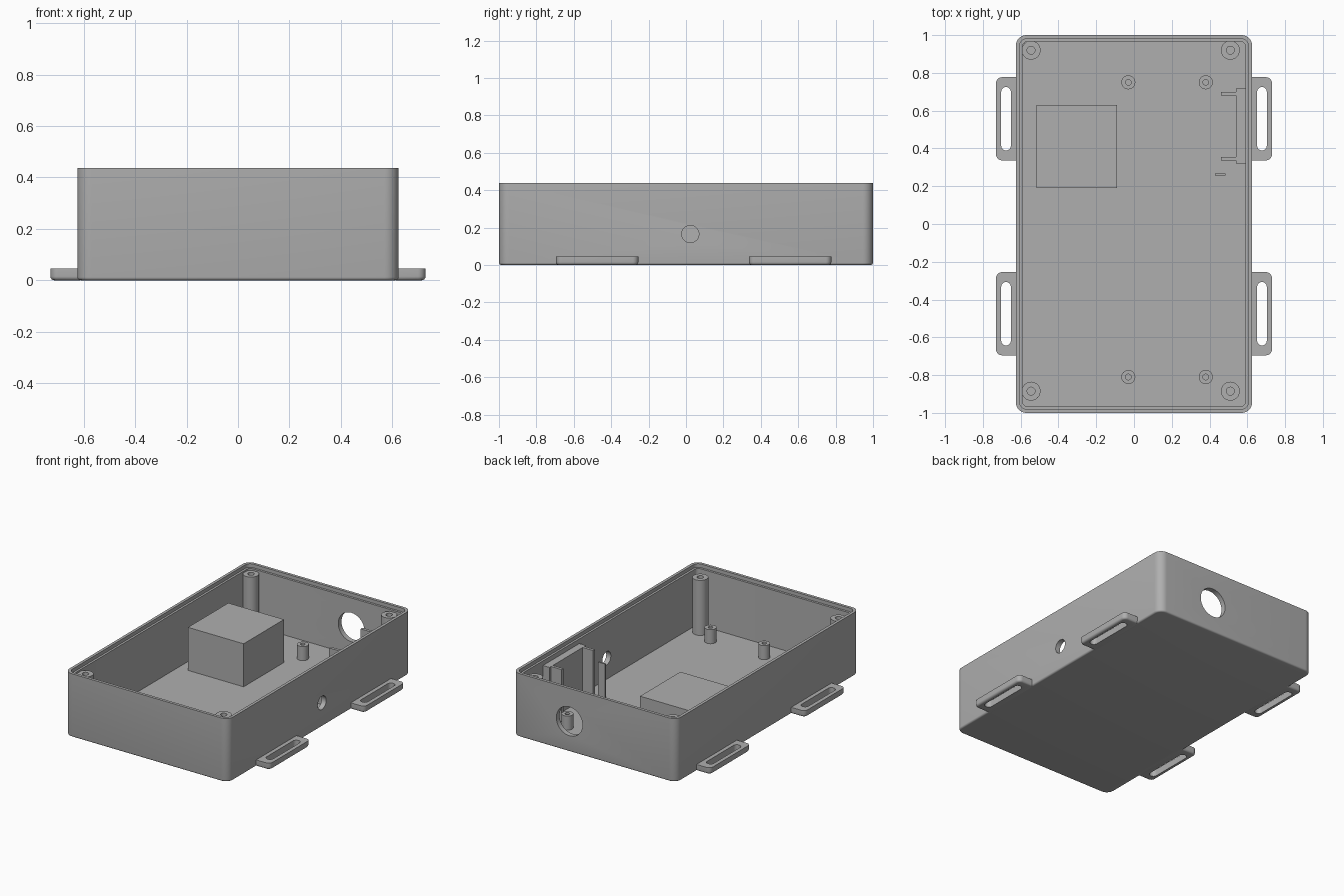
import bpy, bmesh, math
from mathutils import Matrix, Vector

cube = bpy.data.objects.get("Cube")
if cube:
    bpy.data.objects.remove(cube, do_unlink=True)

grey = bpy.data.materials.new("mid grey")
grey.use_nodes = True
GREY = (0.43, 0.43, 0.43, 1)
grey.diffuse_color = GREY
grey.node_tree.nodes["Principled BSDF"].inputs["Base Color"].default_value = GREY


def finish(name, bm):
    bmesh.ops.recalc_face_normals(bm, faces=bm.faces[:])
    mesh = bpy.data.meshes.new(name)
    bm.to_mesh(mesh)
    bm.free()
    mesh.materials.append(grey)
    obj = bpy.data.objects.new(name, mesh)
    bpy.context.collection.objects.link(obj)
    return obj


def activate(obj):
    bpy.ops.object.select_all(action='DESELECT')
    obj.select_set(True)
    bpy.context.view_layer.objects.active = obj


def smooth(obj):
    activate(obj)
    bpy.ops.object.shade_smooth_by_angle(angle=math.radians(35))


def box(name, x, y, z, corner=0, base=0, corner_rule=lambda p: True):
    """Box between (min, max) pairs, with rounded upright corners and base edge."""
    bm = bmesh.new()
    size = Vector((x[1] - x[0], y[1] - y[0], z[1] - z[0]))
    centre = Vector((sum(x) / 2, sum(y) / 2, sum(z) / 2))
    bmesh.ops.create_cube(bm, size=1, matrix=Matrix.Translation(centre) @ Matrix.Diagonal(size).to_4x4())
    if corner:
        upright = [e for e in bm.edges
                   if abs(e.verts[0].co.z - e.verts[1].co.z) > 1e-4 and corner_rule(e.verts[0].co)]
        bmesh.ops.bevel(bm, geom=upright, offset=corner, segments=8, profile=0.5, affect='EDGES')
    if base:
        low = [e for e in bm.edges if all(v.co.z < z[0] + 1e-5 for v in e.verts)]
        bmesh.ops.bevel(bm, geom=low, offset=base, segments=4, profile=0.5, affect='EDGES')
    return finish(name, bm)


def cylinder(name, centre, radius, depth, axis):
    bm = bmesh.new()
    turn = Vector((0, 0, 1)).rotation_difference(Vector(axis)).to_matrix().to_4x4()
    bmesh.ops.create_cone(bm, cap_ends=True, segments=48, radius1=radius, radius2=radius,
                          depth=depth, matrix=Matrix.Translation(centre) @ turn)
    return finish(name, bm)


def cut(obj, cutter):
    mod = obj.modifiers.new("cut", 'BOOLEAN')
    mod.operation = 'DIFFERENCE'
    mod.solver = 'EXACT'
    mod.object = cutter
    activate(obj)
    bpy.ops.object.modifier_apply(modifier=mod.name)
    bpy.data.objects.remove(cutter, do_unlink=True)


def post(name, x, y, radius, bore, top, bore_floor):
    """Round post with a blind screw hole, spun from a profile."""
    bm = bmesh.new()
    profile = [(radius, FLOOR - 0.005), (radius, top), (bore, top), (bore, bore_floor), (0, bore_floor)]
    verts = [bm.verts.new((x + r, y, z)) for r, z in profile]
    edges = [bm.edges.new(pair) for pair in zip(verts, verts[1:])]
    bmesh.ops.spin(bm, geom=verts + edges, cent=(x, y, 0), axis=(0, 0, 1),
                   angle=math.tau, steps=32)
    bmesh.ops.remove_doubles(bm, verts=bm.verts[:], dist=1e-5)
    smooth(finish(name, bm))


W, L, H = 0.625, 1.0, 0.437
WALL, LIP, FLOOR = 0.035, 0.02, 0.02

# Open case with a stepped rim
case = box("case", (-W, W), (-L, L), (0, H), corner=0.055, base=0.012)
cut(case, box("cavity", (WALL - W, W - WALL), (WALL - L, L - WALL), (FLOOR, H + 0.1), corner=0.025))
cut(case, box("rim_step", (LIP - W, W - LIP), (LIP - L, L - LIP), (H - 0.025, H + 0.1), corner=0.037))

# Cable holes through the left and back walls
cut(case, cylinder("left_hole", (W, 0.023, 0.165), 0.046, 0.15, (1, 0, 0)))
cut(case, cylinder("back_hole", (0.19, L, 0.21), 0.1, 0.15, (0, 1, 0)))
smooth(case)

# Slotted mounting tabs
for side, sx in (("left", 1), ("right", -1)):
    for end, cy in (("back", 0.557), ("front", -0.475)):
        tab = box(f"{side}_{end}_tab", sorted((sx * 0.6, sx * 0.73)), (cy - 0.22, cy + 0.22),
                  (0, 0.045), corner=0.03, base=0.015, corner_rule=lambda p: abs(p.x) > W)
        cut(tab, box("slot", sorted((sx * 0.652, sx * 0.703)), (cy - 0.168, cy + 0.168),
                     (-0.1, 0.1), corner=0.0253))
        smooth(tab)

# Tall lid posts in the corners and short board standoffs
for side, x, inner_x in (("right", -0.545, -0.03), ("left", 0.51, 0.38)):
    for end, y, inner_y in (("back", 0.92, 0.75), ("front", -0.885, -0.81)):
        post(f"{side}_{end}_lid_post", x, y, 0.05, 0.021, 0.4, 0.2)
        post(f"{side}_{end}_standoff", inner_x, inner_y, 0.037, 0.015, 0.117, FLOOR + 0.01)

# Solid block on the floor
box("inner_block", (-0.515, -0.09), (0.19, 0.63), (FLOOR - 0.005, 0.317))

# Bracket against the left wall, with two arms and a small guide plate
bottom = FLOOR - 0.005
box("bracket_back", (0.54, W - 0.025), (0.32, 0.717), (bottom, 0.38))
for name, y in (("back", 0.69), ("front", 0.346)):
    box(f"bracket_{name}_arm", (0.46, 0.545), (y - 0.01, y + 0.01), (bottom, 0.38))
box("guide_plate", (0.43, 0.485), (0.256, 0.267), (bottom, 0.26))
